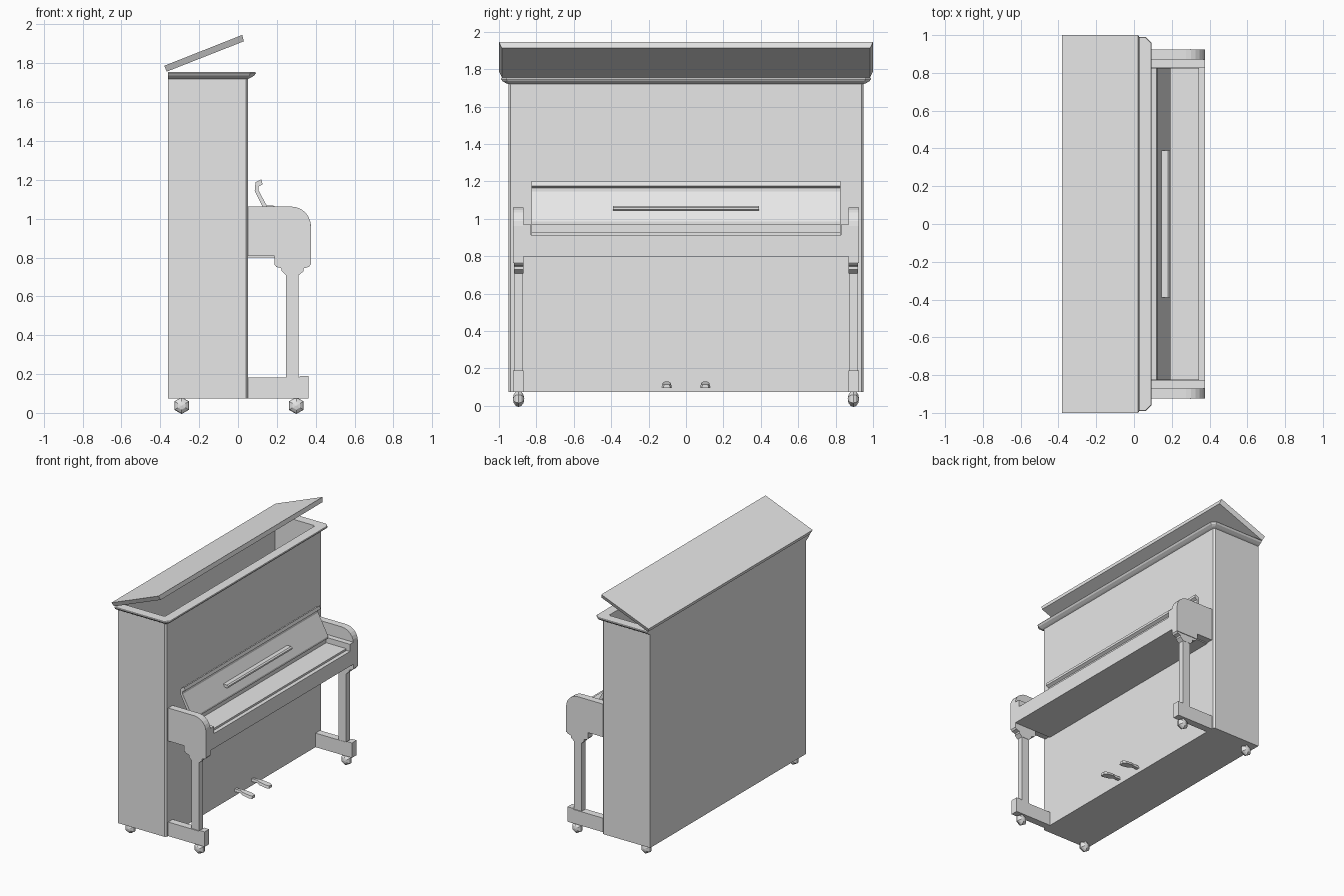
import bpy, bmesh, math
from mathutils import Matrix

cube = bpy.data.objects.get("Cube")
if cube:
    bpy.data.objects.remove(cube, do_unlink=True)

grey = bpy.data.materials.new("plain grey")
grey.use_nodes = True
grey.diffuse_color = (0.8, 0.8, 0.8, 1)
grey.node_tree.nodes["Principled BSDF"].inputs["Base Color"].default_value = (0.8, 0.8, 0.8, 1)


def finish(name, bm):
    bmesh.ops.recalc_face_normals(bm, faces=bm.faces)
    mesh = bpy.data.meshes.new(name)
    bm.to_mesh(mesh)
    bm.free()
    mesh.materials.append(grey)
    obj = bpy.data.objects.new(name, mesh)
    bpy.context.collection.objects.link(obj)
    return obj


def loft(name, loops, closed=False):
    """Bridge equal-length rings of points; cap the ends or close the ring."""
    bm = bmesh.new()
    rings = [[bm.verts.new(p) for p in loop] for loop in loops]
    n = len(rings[0])
    pairs = list(zip(rings, rings[1:]))
    if closed:
        pairs.append((rings[-1], rings[0]))
    for a, b in pairs:
        for i in range(n):
            j = (i + 1) % n
            bm.faces.new((a[i], a[j], b[j], b[i]))
    if not closed:
        bm.faces.new(rings[0])
        bm.faces.new(rings[-1])
    return finish(name, bm)


def slab(name, profile, y0, y1):
    """Extrude an x-z profile along y."""
    return loft(name, [[(x, y, z) for x, z in profile] for y in (y0, y1)])


def box(name, x0, x1, y0, y1, z0, z1):
    return slab(name, [(x0, z0), (x1, z0), (x1, z1), (x0, z1)], y0, y1)


BACK, FRONT, SIDE, BASE, RIM = -0.36, 0.052, 0.95, 0.075, 1.755


def outline(z, grow=0.0, cut=0.012):
    """Case plan with chamfered front corners; the back stays flush."""
    f, s = FRONT + grow, SIDE + grow
    return [(BACK, -s, z), (f - cut, -s, z), (f, -s + cut, z),
            (f, s - cut, z), (f - cut, s, z), (BACK, s, z)]


def inner(z, wall=0.035):
    b, f, s = BACK + wall, FRONT - wall, SIDE - wall
    return [(b, -s, z), (f - 0.01, -s, z), (f, -s + 0.01, z),
            (f, s - 0.01, z), (f - 0.01, s, z), (b, s, z)]


# Hollow case, open at the top
loft("case", [outline(BASE), outline(RIM - 0.01), inner(RIM - 0.01), inner(BASE + 0.04)])

# Top moulding flaring out around the front and sides
loft("top_moulding", [outline(1.72), outline(1.725, 0.012), outline(1.737, 0.032, 0.025),
                      outline(1.749, 0.04, 0.03), outline(RIM, 0.037, 0.03), inner(RIM),
                      inner(1.72)], closed=True)

# Raised lid with bevelled lower side edges
top_edge = [(-0.38, 1.787), (0.022, 1.946)]
low_edge = [(0.03, 1.913), (-0.367, 1.757)]
loft("lid", [[(x, s * w, z) for x, z in edge for s in order]
             for edge, w, order in ((top_edge, 1.0, (-1, 1)), (low_edge[::-1], 0.985, (-1, 1)))]
     ).data.update()
bpy.data.objects.remove(bpy.data.objects["lid"], do_unlink=True)


def sheet(edge, w):
    (xa, za), (xb, zb) = edge
    return [(xa, -w, za), (xb, -w, zb), (xb, w, zb), (xa, w, za)]


loft("lid", [sheet(top_edge, 1.0), sheet(low_edge[::-1], 0.985)])

# Arm and leg outline: rounded arm, stepped corbel, straight leg
curve = [(0.275 + 0.1 * math.sin(a), 0.962 + 0.1 * math.cos(a))
         for a in [math.radians(15 * i) for i in range(7)]]
arm = [(0.05, 0.808), (0.05, 1.062)] + curve + [(0.375, 0.765), (0.187, 0.765), (0.187, 0.808)]
corbel = [(0.187, 0.765), (0.375, 0.765), (0.365, 0.752), (0.338, 0.744), (0.338, 0.73),
          (0.312, 0.708), (0.247, 0.708), (0.225, 0.73), (0.225, 0.744), (0.197, 0.752)]
foot = [(0.05, BASE), (0.363, BASE), (0.363, 0.19), (0.32, 0.19), (0.312, 0.183), (0.05, 0.183)]

for side, s in (("right", -1), ("left", 1)):
    slab(side + "_arm", arm, s * 0.87, s * 0.925)
    slab(side + "_corbel", corbel, s * 0.87, s * 0.92)
    box(side + "_leg", 0.247, 0.312, s * 0.872, s * 0.918, 0.18, 0.71)
    slab(side + "_foot", foot, s * 0.87, s * 0.925)
    box(side + "_key_block", 0.05, 0.375, s * 0.828, s * 0.872, 0.8, 0.97)

    # Faceted casters turning about y
    for place, x in (("back", -0.29), ("front", 0.3)):
        bm = bmesh.new()
        bmesh.ops.create_uvsphere(bm, u_segments=6, v_segments=6, radius=0.0435)
        bmesh.ops.transform(bm, verts=bm.verts, matrix=(
            Matrix.Translation((x, s * 0.895, 0.0377)) @ Matrix.Diagonal((1, 0.7, 1, 1))
            @ Matrix.Rotation(math.pi / 2, 4, 'X')))
        finish(f"{side}_{place}_caster", bm)

    # Pedal: narrow stem widening into a rounded pad
    stations = [(0.04, 0.013, 0.118), (0.1, 0.013, 0.12), (0.13, 0.026, 0.115),
                (0.185, 0.028, 0.108), (0.205, 0.018, 0.105)]
    loft(side + "_pedal", [[(x, s * 0.103 - w, z - 0.01), (x, s * 0.103 + w, z - 0.01),
                            (x, s * 0.103 + w * 0.8, z + 0.01), (x, s * 0.103 - w * 0.8, z + 0.01)]
                           for x, w, z in stations])

# Key bed with a slightly raised key surface
box("key_bed", 0.05, 0.375, -0.829, 0.829, 0.8, 0.915)
box("keys", 0.05, 0.345, -0.825, 0.825, 0.91, 0.93)
box("key_back_rail", 0.05, 0.175, -0.825, 0.825, 0.93, 0.972)

# Leaning fallboard with a folded lip
slab("fallboard", [(0.172, 0.97), (0.192, 0.97), (0.192, 0.985), (0.106, 1.145), (0.106, 1.165),
                   (0.127, 1.177), (0.12, 1.202), (0.09, 1.187), (0.086, 1.142)], -0.825, 0.825)

# Music ledge on the fallboard
slab("music_ledge", [(0.14, 1.05), (0.18, 1.044), (0.19, 1.05), (0.19, 1.062),
                     (0.18, 1.069), (0.14, 1.069)], -0.39, 0.39)
